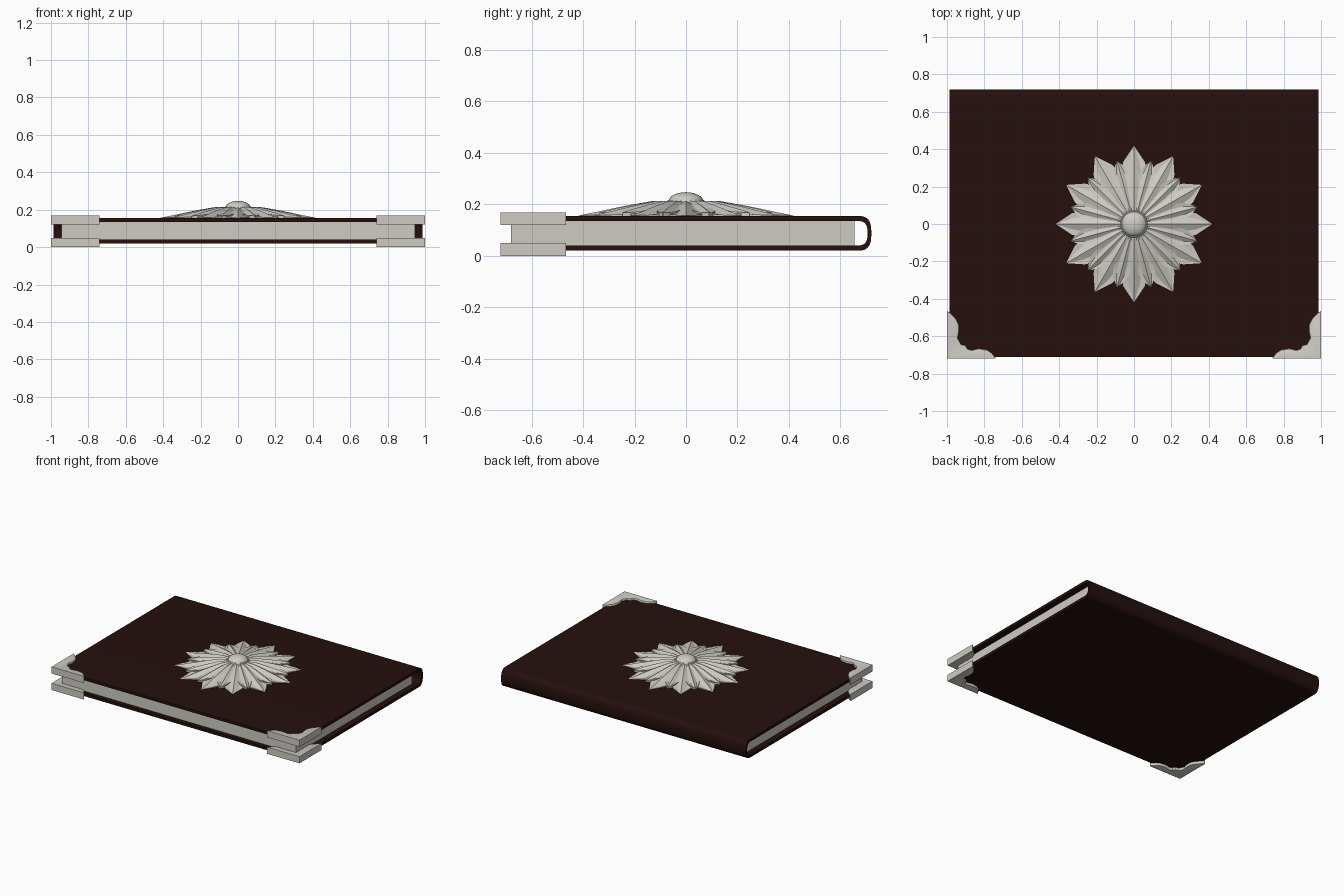
import bpy
import bmesh
from math import sin, cos, pi, radians
from mathutils import Matrix, Vector

cube = bpy.data.objects.get("Cube")
if cube:
    bpy.data.objects.remove(cube, do_unlink=True)


def material(name, rgb):
    m = bpy.data.materials.new(name)
    m.use_nodes = True
    m.diffuse_color = (*rgb, 1)
    bsdf = next(n for n in m.node_tree.nodes if n.type == 'BSDF_PRINCIPLED')
    bsdf.inputs["Base Color"].default_value = (*rgb, 1)
    return m


leather = material("dark_leather", (0.018, 0.005, 0.004))
silver = material("pale_silver", (0.62, 0.60, 0.55))
paper = material("pale_paper", (0.62, 0.60, 0.55))


def finish(bm, name, mat, angle=30):
    """Turn a bmesh into a named, shaded object."""
    bmesh.ops.recalc_face_normals(bm, faces=bm.faces[:])
    mesh = bpy.data.meshes.new(name)
    bm.to_mesh(mesh)
    bm.free()
    mesh.materials.append(mat)
    obj = bpy.data.objects.new(name, mesh)
    bpy.context.collection.objects.link(obj)
    bpy.ops.object.select_all(action='DESELECT')
    obj.select_set(True)
    bpy.context.view_layer.objects.active = obj
    bpy.ops.object.shade_smooth_by_angle(angle=radians(angle))
    return obj


def prism(points, offset):
    """Extrude a flat outline along an offset vector."""
    bm = bmesh.new()
    face = bm.faces.new([bm.verts.new(p) for p in points])
    ext = bmesh.ops.extrude_face_region(bm, geom=[face])
    moved = [v for v in ext["geom"] if isinstance(v, bmesh.types.BMVert)]
    bmesh.ops.translate(bm, verts=moved, vec=offset)
    return bm


# Wrapped cover: two boards joined by a rounded spine
HALF_W, MID = 0.987, 0.0875


def spine_curve(depth, height, steps=16):
    curve = []
    for i in range(steps + 1):
        t = pi / 2 - pi * i / steps
        s = abs(sin(t)) ** 0.7 * (1 if t >= 0 else -1)
        curve.append((0.665 + depth * max(cos(t), 0) ** 0.7, MID + height * s))
    return curve


outer = [(-0.71, MID + 0.0675)] + spine_curve(0.055, 0.0675) + [(-0.71, MID - 0.0675)]
inner = [(-0.71, MID + 0.0475)] + spine_curve(0.04, 0.0475) + [(-0.71, MID - 0.0475)]
outline = [(-HALF_W, y, z) for y, z in outer + inner[::-1]]
finish(prism(outline, (2 * HALF_W, 0, 0)), "cover", leather)

# Page block
bm = bmesh.new()
bmesh.ops.create_cube(bm, size=1, matrix=Matrix.Translation((0, -0.0125, MID))
                      @ Matrix.Diagonal((1.89, 1.335, 0.095, 1)))
finish(bm, "page_block", paper)

# Corner brackets with a scalloped inner edge
scallop = [(0.74, -0.717), (0.76, -0.69), (0.785, -0.673), (0.83, -0.666), (0.87, -0.675),
           (0.89, -0.668), (0.9, -0.65), (0.925, -0.643), (0.943, -0.61), (0.936, -0.575),
           (0.936, -0.54), (0.95, -0.51), (0.975, -0.482), (0.998, -0.466)]
for side, sx in (("left", 1), ("right", -1)):
    for level, z in (("upper", 0.12), ("lower", 0.0)):
        pts = [(1, -0.72), (0.74, -0.72)] + scallop + [(1, -0.466)]
        bm = prism([(sx * x, y, z) for x, y in pts], (0, 0, 0.049))
        rim = [e for e in bm.edges
               if abs(e.verts[0].co.z - e.verts[1].co.z) < 1e-5
               and all(abs(v.co.x) < 0.999 and v.co.y > -0.719 for v in e.verts)]
        bmesh.ops.bevel(bm, geom=rim, offset=0.006, segments=2, affect='EDGES', profile=0.5)
        finish(bm, f"{level}_{side}_corner_bracket", silver)


# Rosette: rings of ridged, pointed petals
def petal_ring(name, count, turn, stations, lift, flutes):
    """Stations give radius, half width and ridge height along a petal."""
    bm = bmesh.new()
    across = 8
    for k in range(count):
        spin = Matrix.Rotation(turn + 2 * pi * k / count, 3, 'Z')
        rows = []
        for r, w, z in stations:
            row = []
            for j in range(across + 1):
                u = 2 * j / across - 1
                dip = w * (0.22 * abs(u) + flutes * (1 - cos(2 * pi * u)) / 2)
                row.append(bm.verts.new(spin @ Vector((r, w * u, z + lift - dip))))
            rows.append(row)
        for a, b in zip(rows, rows[1:]):
            for j in range(across):
                bm.faces.new((a[j], a[j + 1], b[j + 1], b[j]))
        # outer skirt down to the cover
        for a, b in zip(rows[2:], rows[3:]):
            for j in (0, across):
                low = [bm.verts.new((v.co.x, v.co.y, 0.152)) for v in (b[j], a[j])]
                bm.faces.new((a[j], b[j], *low))
    bmesh.ops.remove_doubles(bm, verts=bm.verts[:], dist=0.0004)
    return finish(bm, name, silver, 25)


petal_ring("long_petals", 12, 0,
           [(0.03, 0.008, 0.214), (0.13, 0.035, 0.213), (0.22, 0.06, 0.197),
            (0.29, 0.07, 0.183), (0.335, 0.056, 0.173), (0.38, 0.026, 0.164),
            (0.418, 0.0005, 0.156)], 0, 0.14)
petal_ring("short_petals", 12, pi / 12,
           [(0.03, 0.006, 0.214), (0.13, 0.026, 0.211), (0.2, 0.042, 0.199),
            (0.27, 0.045, 0.185), (0.32, 0.025, 0.174),
            (0.35, 0.0005, 0.166)], 0.001, 0.22)

# Domed stud in the middle of the rosette, with a collar
bm = bmesh.new()
bmesh.ops.create_uvsphere(bm, u_segments=24, v_segments=12, radius=1,
                          matrix=Matrix.Translation((0, 0, 0.212))
                          @ Matrix.Diagonal((0.067, 0.067, 0.035, 1)))
finish(bm, "center_stud", silver)
bm = bmesh.new()
bmesh.ops.create_cone(bm, cap_ends=True, segments=24, radius1=0.078, radius2=0.07,
                      depth=0.014, matrix=Matrix.Translation((0, 0, 0.21)))
finish(bm, "stud_collar", silver)
